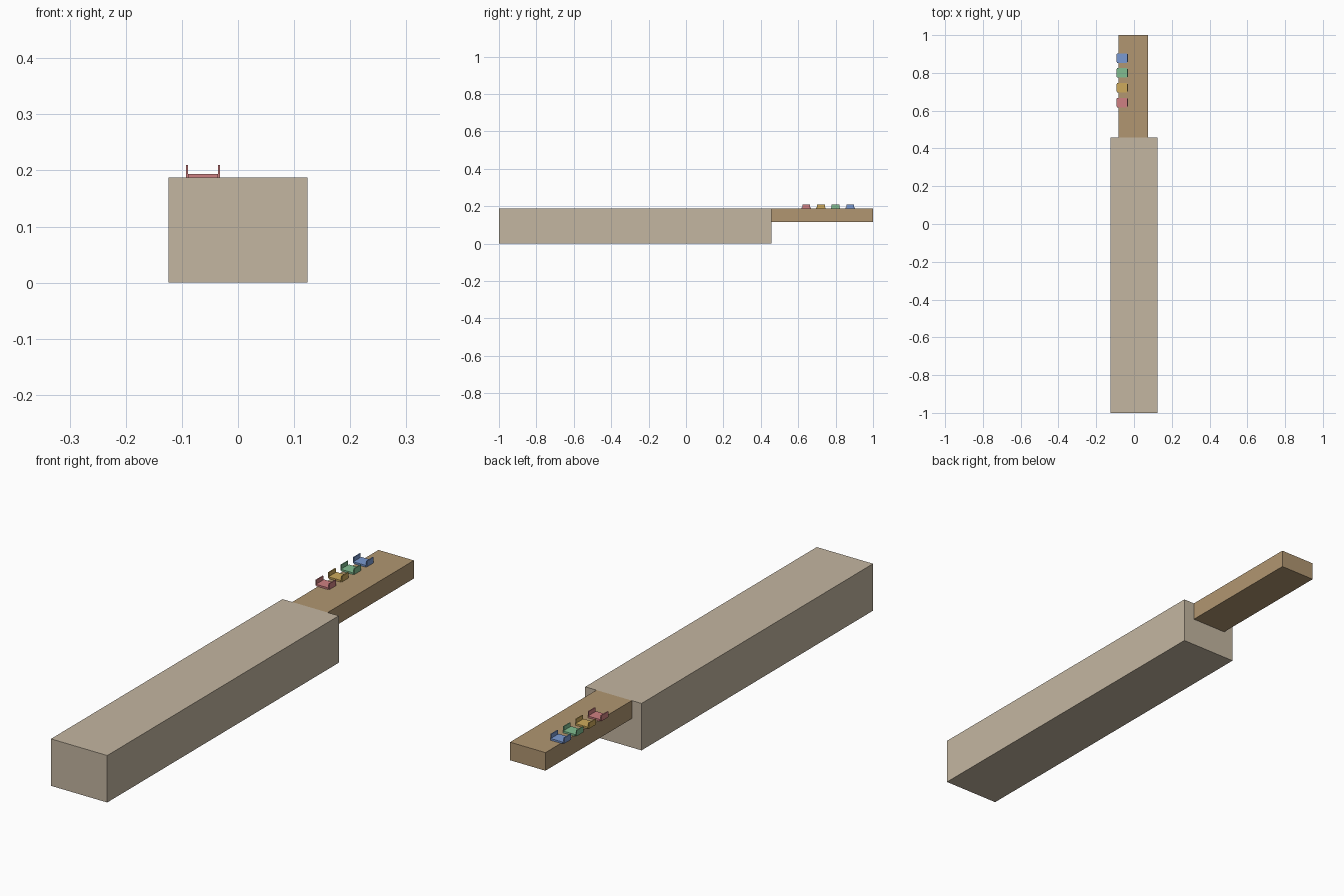
import bpy

if "Cube" in bpy.data.objects:
    bpy.data.objects.remove(bpy.data.objects["Cube"])


def material(name, rgb):
    """Flat colour from 0-255 display values."""
    mat = bpy.data.materials.new(name)
    lin = [((c / 255 + 0.055) / 1.055) ** 2.4 for c in rgb]
    mat.diffuse_color = (*lin, 1)
    mat.use_nodes = True
    mat.node_tree.nodes["Principled BSDF"].inputs["Base Color"].default_value = mat.diffuse_color
    return mat


def box(name, x, y, z, mat):
    """Box spanning the given (min, max) ranges."""
    bpy.ops.mesh.primitive_cube_add(size=1)
    ob = bpy.context.object
    ob.name = name
    ob.location = [(a + b) / 2 for a, b in (x, y, z)]
    ob.scale = [b - a for a, b in (x, y, z)]
    bpy.ops.object.transform_apply(location=True, rotation=False, scale=True)
    ob.data.materials.append(mat)
    return ob


TOP = 0.187

# Large main block and the narrower arm flush with its top
box("main_block", (-0.124, 0.124), (-1.0, 0.457), (0, TOP),
    material("stone_beige", (196, 182, 161)))
box("arm", (-0.081, 0.075), (0.457, 1.0), (0.115, TOP),
    material("wood_brown", (177, 150, 113)))

# Row of four U-shaped cradles, overhanging the arm's left edge
colours = [("red", (207, 128, 130)), ("yellow", (205, 170, 92)),
           ("green", (130, 190, 145)), ("blue", (122, 154, 210))]
for i, (name, rgb) in enumerate(colours):
    mat = material("cradle_" + name, rgb)
    y = 0.643 + i * 0.0783
    box(name + "_cradle_base", (-0.089, -0.036), (y - 0.025, y + 0.025),
        (TOP, TOP + 0.007), mat)
    for side, x in (("left", -0.093), ("right", -0.036)):
        box(f"{name}_cradle_{side}_wall", (x, x + 0.004),
            (y - 0.021, y + 0.021), (TOP, 0.21), mat)
